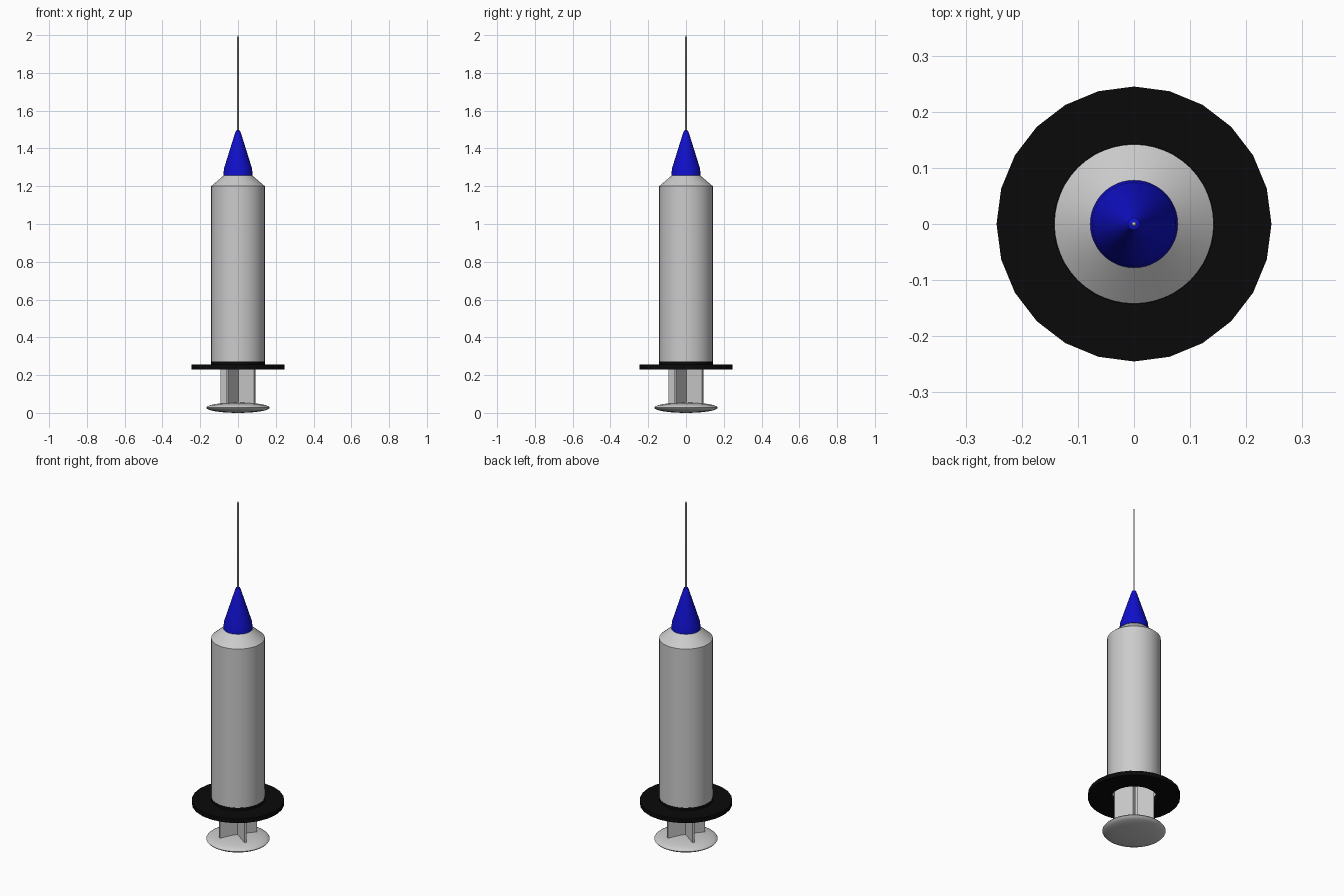
import bpy, bmesh, math
from mathutils import Matrix

if "Cube" in bpy.data.objects:
    bpy.data.objects.remove(bpy.data.objects["Cube"])


def material(name, rgb):
    m = bpy.data.materials.new(name)
    m.diffuse_color = (*rgb, 1)
    m.use_nodes = True
    m.node_tree.nodes["Principled BSDF"].inputs["Base Color"].default_value = m.diffuse_color
    return m


black = material("black_rubber", (0.003, 0.003, 0.003))
blue = material("blue_plastic", (0.005, 0.005, 0.6))


def finish(name, bm, mat=None, smooth=True):
    bmesh.ops.recalc_face_normals(bm, faces=bm.faces)
    mesh = bpy.data.meshes.new(name)
    bm.to_mesh(mesh)
    bm.free()
    ob = bpy.data.objects.new(name, mesh)
    bpy.context.collection.objects.link(ob)
    if mat:
        mesh.materials.append(mat)
    if smooth:
        bpy.ops.object.select_all(action='DESELECT')
        ob.select_set(True)
        bpy.context.view_layer.objects.active = ob
        bpy.ops.object.shade_smooth_by_angle(angle=math.radians(30))
    return ob


def lathe(name, profile, mat=None, sides=48, closed=False):
    """Revolve (radius, z) points around z; closed joins last point to first."""
    bm = bmesh.new()
    vs = [bm.verts.new((r, 0, z)) for r, z in profile]
    pairs = list(zip(vs, vs[1:])) + ([(vs[-1], vs[0])] if closed else [])
    edges = [bm.edges.new(p) for p in pairs]
    bmesh.ops.spin(bm, geom=vs + edges, cent=(0, 0, 0), axis=(0, 0, 1),
                   angle=math.tau, steps=sides, use_duplicate=False)
    bmesh.ops.remove_doubles(bm, verts=bm.verts, dist=1e-5)
    return finish(name, bm, mat)


# Hollow barrel with sloped shoulder, open at the bottom
lathe("barrel", [(0.122, 0.255), (0.142, 0.255), (0.142, 1.2), (0.077, 1.256),
                 (0, 1.256), (0, 1.24), (0.07, 1.24), (0.122, 1.19)], closed=True)

# Finger flange with a low collar around the barrel
lathe("finger_flange", [(0.122, 0.23), (0.245, 0.23), (0.245, 0.255),
                        (0.144, 0.257), (0.144, 0.272), (0.122, 0.272)],
      black, sides=24, closed=True)

# Needle hub and needle
lathe("needle_hub", [(0, 1.257), (0.078, 1.257), (0.074, 1.295), (0.016, 1.48),
                     (0.011, 1.493), (0, 1.5)], blue)
lathe("needle", [(0, 1.49), (0.004, 1.49), (0.004, 1.99), (0, 2.0)], sides=12)

# Plunger rod: two crossed vanes, turned about the axis
for i, name in enumerate(("plunger_vane_a", "plunger_vane_b")):
    bm = bmesh.new()
    bmesh.ops.create_cube(bm, size=1)
    bmesh.ops.transform(bm, verts=bm.verts, matrix=(
        Matrix.Rotation(math.radians(-33 + 90 * i), 4, 'Z')
        @ Matrix.Translation((0, 0, 0.465))
        @ Matrix.Diagonal((0.212, 0.014, 0.85, 1))))
    finish(name, bm, smooth=False)

# Stopper inside the barrel
lathe("plunger_stopper", [(0, 0.88), (0.12, 0.88), (0.12, 0.98), (0, 1.03)], black)

# Lens-shaped thumb rest
lens = [(0.168 * math.cos(a), 0.0275 + 0.0275 * math.sin(a))
        for a in (math.radians(-90 + 15 * k) for k in range(13))]
lathe("thumb_rest", lens)
